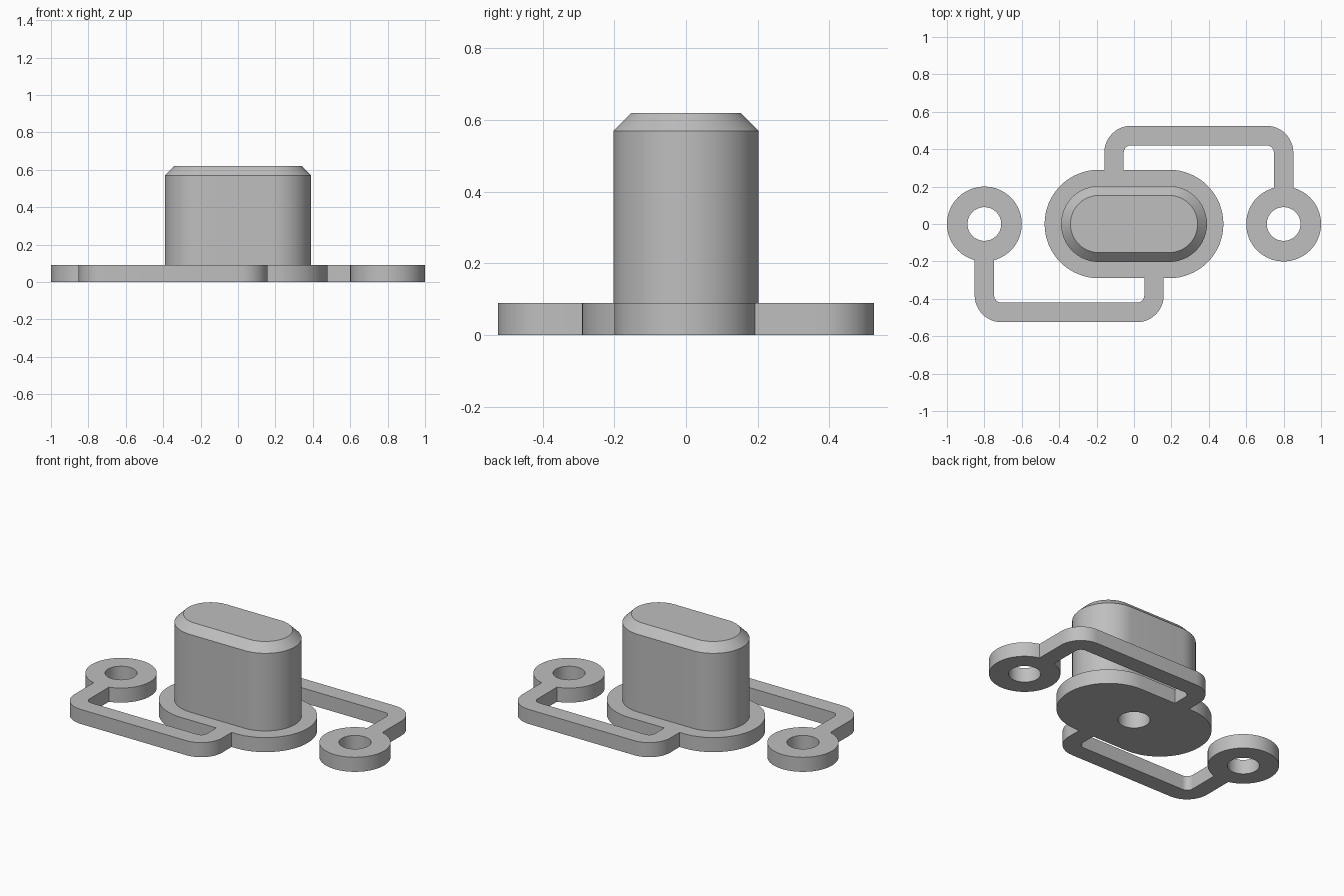
import bpy, bmesh
from math import pi, cos, sin, radians
from mathutils import Vector, Matrix

cube = bpy.data.objects.get("Cube")
if cube:
    bpy.data.objects.remove(cube, do_unlink=True)

PLATE = 0.09        # thickness of base, arms and rings
RING_X = 0.8        # distance of the eyelets from the centre
HOLE = 0.09         # radius of all holes

grey = bpy.data.materials.new("plain_grey")
grey.use_nodes = True
colour = (0.52, 0.52, 0.52, 1)
grey.diffuse_color = colour
grey.node_tree.nodes["Principled BSDF"].inputs["Base Color"].default_value = colour


def arc(cx, cy, r, start, end, steps):
    angles = [radians(start + (end - start) * i / steps) for i in range(steps + 1)]
    return [(cx + r * cos(a), cy + r * sin(a)) for a in angles]


def slot(half, r):
    """Rounded slot outline, long in x."""
    return arc(half, 0, r, -90, 90, 32) + arc(-half, 0, r, 90, 270, 32)


def circle(cx, r):
    return arc(cx, 0, r, 0, 360, 64)[:-1]


def loft(name, layers):
    """Solid through outlines of equal point count, given as (z, outline)."""
    bm = bmesh.new()
    rings = [[bm.verts.new((x, y, z)) for x, y in outline] for z, outline in layers]
    for low, high in zip(rings, rings[1:]):
        for i in range(len(low)):
            j = (i + 1) % len(low)
            bm.faces.new((low[i], low[j], high[j], high[i]))
    bm.faces.new(rings[0][::-1])
    bm.faces.new(rings[-1])
    bmesh.ops.recalc_face_normals(bm, faces=bm.faces[:])
    mesh = bpy.data.meshes.new(name)
    bm.to_mesh(mesh)
    bm.free()
    mesh.materials.append(grey)
    obj = bpy.data.objects.new(name, mesh)
    bpy.context.collection.objects.link(obj)
    return obj


def combine(target, other, operation):
    """Apply a boolean and remove the second object."""
    mod = target.modifiers.new(operation.lower(), 'BOOLEAN')
    mod.operation, mod.solver, mod.object = operation, 'EXACT', other
    bpy.context.view_layer.objects.active = target
    bpy.ops.object.modifier_apply(modifier=mod.name)
    bpy.data.objects.remove(other, do_unlink=True)


# Connecting arm: a bent strip from the base round to an eyelet
def arm_outline():
    left, right, top, half = -0.107, RING_X, 0.473, 0.052
    bend, outer, inner = 0.092, 0.144, 0.04
    cl, cr, cy = left + bend, right - bend, top - bend
    outside = arc(cl, cy, outer, 180, 90, 12) + arc(cr, cy, outer, 90, 0, 12)
    inside = arc(cr, cy, inner, 0, 90, 12) + arc(cl, cy, inner, 90, 180, 12)
    return ([(left - half, 0.24)] + outside + [(right + half, 0.15),
            (right - half, 0.15)] + inside + [(left + half, 0.24)])


# Base flange and chamfered post
body = loft("base_with_post", [(0, slot(0.188, 0.29)), (PLATE, slot(0.188, 0.29))])
post = loft("post", [(0.04, slot(0.187, 0.203)), (0.57, slot(0.187, 0.203)),
                     (0.62, slot(0.187, 0.153))])
combine(body, post, 'UNION')

# Arms and eyelets, the second pair turned half way round
for turn in (0, pi):
    arm = loft("arm", [(0, arm_outline()), (PLATE, arm_outline())])
    ring = loft("eyelet", [(0, circle(RING_X, 0.2)), (PLATE, circle(RING_X, 0.2))])
    bore = loft("bore", [(-0.1, circle(RING_X, HOLE)), (0.3, circle(RING_X, HOLE))])
    combine(ring, bore, 'DIFFERENCE')
    combine(ring, arm, 'UNION')
    ring.data.transform(Matrix.Rotation(turn, 4, 'Z'))
    combine(body, ring, 'UNION')

# Blind hole in the underside
socket = loft("socket", [(-0.1, circle(0, HOLE)), (0.48, circle(0, HOLE))])
combine(body, socket, 'DIFFERENCE')

bpy.ops.object.select_all(action='DESELECT')
body.select_set(True)
bpy.context.view_layer.objects.active = body
bpy.ops.object.shade_smooth_by_angle(angle=radians(30))
